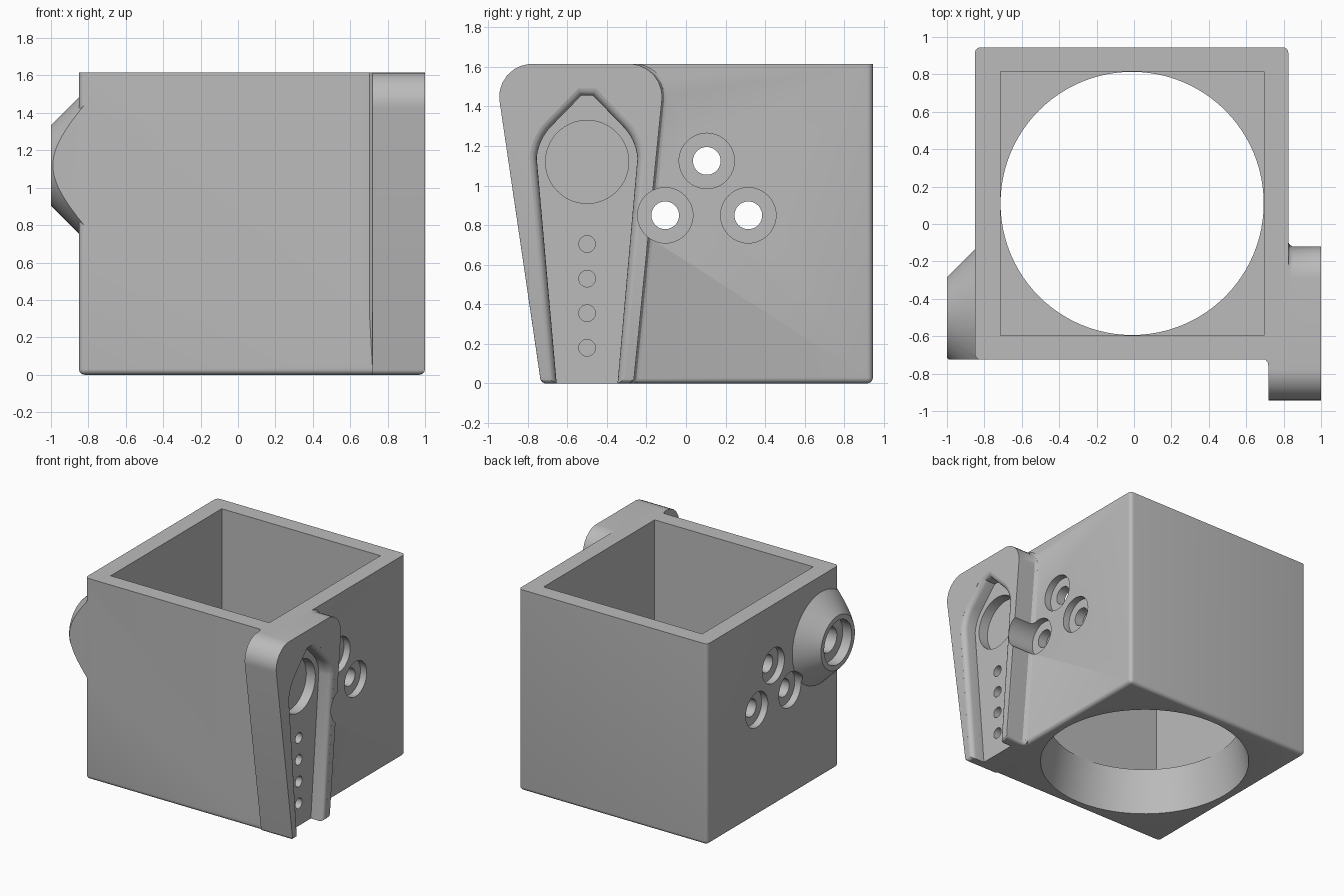
import bpy, bmesh, math
from mathutils import Vector, Matrix

if "Cube" in bpy.data.objects:
    bpy.data.objects.remove(bpy.data.objects["Cube"])

X0, X1, Y0, Y1, H = -0.85, 0.825, -0.725, 0.945, 1.615
PIVOT = (-0.5, 1.12)
grey = bpy.data.materials.new("plain grey")
grey.diffuse_color = (0.5, 0.5, 0.5, 1)
grey.use_nodes = True
grey.node_tree.nodes["Principled BSDF"].inputs["Base Color"].default_value = grey.diffuse_color


def finish(bm, name):
    bmesh.ops.recalc_face_normals(bm, faces=bm.faces[:])
    me = bpy.data.meshes.new(name)
    bm.to_mesh(me)
    bm.free()
    ob = bpy.data.objects.new(name, me)
    bpy.context.collection.objects.link(ob)
    me.materials.append(grey)
    return ob


def block(name, lo, hi, select=None, bevel=0.0):
    bm = bmesh.new()
    bmesh.ops.create_cube(bm, size=1)
    for v in bm.verts:
        v.co = [lo[i] + (v.co[i] + 0.5) * (hi[i] - lo[i]) for i in range(3)]
    if select:
        bmesh.ops.bevel(bm, geom=[e for e in bm.edges if select(e)], offset=bevel,
                        segments=5, profile=0.5, affect='EDGES')
    return finish(bm, name)


def cone(name, axis, start, end, r1, r2, at, n=64):
    """Truncated cone along x (at = y, z) or z (at = x, y)."""
    bm = bmesh.new()
    bmesh.ops.create_cone(bm, cap_ends=True, segments=n, radius1=r1, radius2=r2, depth=end - start)
    mid = (start + end) / 2
    if axis == 'x':
        m = Matrix.Translation((mid, *at)) @ Matrix.Rotation(math.pi / 2, 4, 'Y')
    else:
        m = Matrix.Translation((*at, mid))
    bmesh.ops.transform(bm, matrix=m, verts=bm.verts[:])
    return finish(bm, name)


def skin(name, rings):
    """Join rings of 3D points into a closed solid."""
    bm = bmesh.new()
    vs = [[bm.verts.new(p) for p in ring] for ring in rings]
    n = len(vs[0])
    for a, b in zip(vs, vs[1:]):
        for i in range(n):
            j = (i + 1) % n
            bm.faces.new((a[i], a[j], b[j], b[i]))
    bm.faces.new(vs[0])
    bm.faces.new(vs[-1])
    return finish(bm, name)


def rounded(corners, n=8):
    """Outline with each (y, z, radius) corner replaced by an arc."""
    out = []
    for i, (y, z, r) in enumerate(corners):
        p = Vector((y, z))
        a = (Vector(corners[i - 1][:2]) - p).normalized()
        b = (Vector(corners[(i + 1) % len(corners)][:2]) - p).normalized()
        half = math.acos(a.dot(b)) / 2
        c = p + (a + b).normalized() * (r / math.sin(half))
        s = p + a * (r / math.tan(half)) - c
        e = p + b * (r / math.tan(half)) - c
        for k in range(n + 1):
            d = s.lerp(e, k / n).normalized() * r
            out.append((c.x + d.x, c.y + d.y))
    return out


def grown(pts, d):
    """Offset a clockwise outline outwards by d."""
    out = []
    for i, p in enumerate(pts):
        p = Vector(p)
        u = (p - Vector(pts[i - 1])).normalized()
        w = (Vector(pts[(i + 1) % len(pts)]) - p).normalized()
        nu, nw = Vector((-u.y, u.x)), Vector((-w.y, w.x))
        q = p + (nu + nw) * (d / (1 + nu.dot(nw)))
        out.append((q.x, q.y))
    return out


def combine(target, tool, op):
    """Boolean the tool into the target and discard the tool."""
    mod = target.modifiers.new("join", 'BOOLEAN')
    mod.operation, mod.object = op, tool
    for solver in ('EXACT', 'FLOAT'):
        mod.solver = solver
        bpy.context.view_layer.update()
        dg = bpy.context.evaluated_depsgraph_get()
        me = bpy.data.meshes.new_from_object(target.evaluated_get(dg))
        if len(me.polygons) > 0:
            break
    target.modifiers.remove(mod)
    if len(me.polygons) > 0:
        target.data = me
    bpy.data.objects.remove(tool, do_unlink=True)


# Box shell with rounded upright and bottom edges
body = block("holder_body", (X0, Y0, 0), (X1, Y1, H),
             lambda e: min(v.co.z for v in e.verts) < 0.01, 0.03)

# Tapered clip plate on the right side, with a small fillet against the box
outline = rounded([(-0.733, 0, 0.03), (-0.97, H, 0.165), (-0.104, H, 0.165), (-0.265, 0, 0.03)])


def plate_ring(x, flare=0.0, lift=0.0):
    return [(x, y + (flare if y > -0.4 else 0), max(z, lift)) for y, z in outline]


plate = skin("clip_plate", [plate_ring(0.72, 0.025), plate_ring(0.825, 0.025),
                            plate_ring(0.832, 0.011), plate_ring(0.85), plate_ring(0.97),
                            plate_ring(0.985, 0, 0.004), plate_ring(0.996, 0, 0.015),
                            plate_ring(1.0, 0, 0.03)])
combine(body, plate, 'UNION')

# Fillet between the plate and the front wall
fillet = [[(0.72 - d * 0.4, Y0, z), (0.72 - d * 0.1, Y0 - d * 0.35, z), (0.72, Y0 - d, z),
           (0.73, Y0 - d, z), (0.73, Y0 + 0.02, z), (0.72 - d * 0.4, Y0 + 0.02, z)]
          for z, d in ((0.05, 0.005), (0.3, 0.04), (H, 0.045))]
combine(body, skin("plate_fillet", fillet), 'UNION')

# Conical boss on the left side, trimmed flush with the front wall
boss = cone("pivot_boss", 'x', -1.0, -0.8, 0.215, 0.415, PIVOT)
combine(boss, block("trim", (-1.2, -1.2, 0), (-0.7, Y0, 2)), 'DIFFERENCE')
combine(body, boss, 'UNION')

# Square cavity and tapered round opening in the floor
combine(body, block("cavity", (-0.715, -0.595, 0.34), (0.695, 0.815, 2)), 'DIFFERENCE')
combine(body, cone("floor_opening", 'z', -0.02, 0.36, 0.768, 0.700, (-0.01, 0.11), 96), 'DIFFERENCE')

# Keyhole groove with rounded-over rims, open at the bottom
left = [(-0.645, -0.1)]
left += [(PIVOT[0] + 0.255 * math.cos(a), PIVOT[1] + 0.255 * math.sin(a))
         for a in (math.radians(176 - 5.125 * k) for k in range(9))]
left += [(-0.53, 1.455)]
groove = left + [(-1.0 - y, z) for y, z in reversed(left)]
rim = [(0.96 + 0.04 * math.sin(t), 0.04 * (1 - math.cos(t)))
       for t in (math.radians(a) for a in (0, 22, 45, 67, 85))]
rim = [(0.89, 0.0)] + rim + [(1.05, rim[-1][1])]
rings = [[(x, y, z) for y, z in grown(groove, d)] for x, d in rim]
combine(body, skin("groove", rings), 'DIFFERENCE')

# Round recess and row of small holes inside the groove
combine(body, cone("recess", 'x', 0.81, 0.92, 0.21, 0.21, PIVOT), 'DIFFERENCE')
for k in range(4):
    combine(body, cone("peg_hole", 'x', 0.79, 0.92, 0.042, 0.042, (-0.5, 0.18 + 0.175 * k), 32), 'DIFFERENCE')

# Stepped bore through the boss
combine(body, cone("boss_seat", 'x', -1.1, -0.92, 0.175, 0.175, PIVOT), 'DIFFERENCE')
combine(body, cone("boss_bore", 'x', -1.1, -0.6, 0.1, 0.1, PIVOT, 48), 'DIFFERENCE')

# Three counterbored holes through both side walls
for at in ((0.105, 1.125), (-0.105, 0.85), (0.315, 0.85)):
    combine(body, cone("bolt_hole", 'x', -1.2, 1.2, 0.07, 0.07, at, 48), 'DIFFERENCE')
    combine(body, cone("right_seat", 'x', 0.77, 1.2, 0.14, 0.14, at, 48), 'DIFFERENCE')
    combine(body, cone("left_seat", 'x', -1.2, -0.795, 0.14, 0.14, at, 48), 'DIFFERENCE')

# Soft shading with crisp edges
bpy.ops.object.select_all(action='DESELECT')
body.select_set(True)
bpy.context.view_layer.objects.active = body
bpy.ops.object.shade_smooth_by_angle(angle=math.radians(30))
